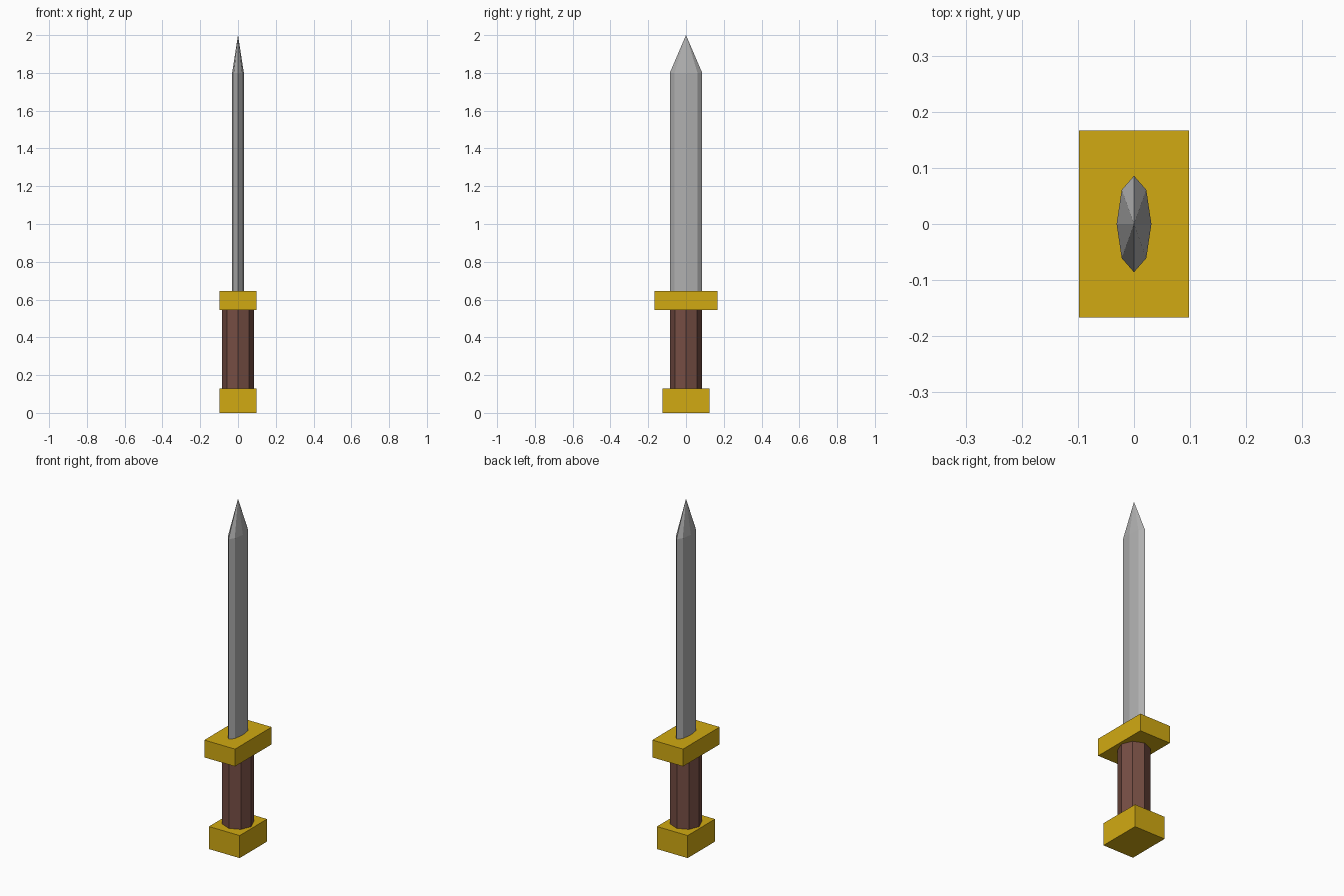
import bpy, bmesh, math

if "Cube" in bpy.data.objects:
    bpy.data.objects.remove(bpy.data.objects["Cube"])


def material(name, rgb):
    m = bpy.data.materials.new(name)
    m.diffuse_color = (*rgb, 1)
    m.use_nodes = True
    m.node_tree.nodes["Principled BSDF"].inputs["Base Color"].default_value = m.diffuse_color
    return m


gold = material("gold", (0.64, 0.40, 0.006))
steel = material("steel", (0.43, 0.43, 0.43))
wood = material("brown grip", (0.18, 0.075, 0.057))


def finish(name, bm, mat):
    bmesh.ops.recalc_face_normals(bm, faces=bm.faces)
    me = bpy.data.meshes.new(name)
    bm.to_mesh(me)
    bm.free()
    me.materials.append(mat)
    ob = bpy.data.objects.new(name, me)
    bpy.context.collection.objects.link(ob)


def block(name, hx, hy, z0, z1, mat):
    bm = bmesh.new()
    bmesh.ops.create_cube(bm, size=2)
    for v in bm.verts:
        v.co = (v.co.x * hx, v.co.y * hy, z1 if v.co.z > 0 else z0)
    finish(name, bm, mat)


def octagon_column(name, rx, ry, z0, z1, mat, tip=None):
    """Eight-sided column with corners on the axes, optionally pointed."""
    bm = bmesh.new()
    rings = [[bm.verts.new((rx * math.cos(i * math.pi / 4),
                            ry * math.sin(i * math.pi / 4), z))
              for i in range(8)] for z in (z0, z1)]
    low, high = rings
    bm.faces.new(low)
    point = bm.verts.new((0, 0, tip)) if tip else None
    for i in range(8):
        j = (i + 1) % 8
        bm.faces.new((low[i], low[j], high[j], high[i]))
        if point:
            bm.faces.new((high[i], high[j], point))
    if not point:
        bm.faces.new(high)
    finish(name, bm, mat)


# Pommel and crossguard
block("pommel", 0.098, 0.125, 0.0, 0.13, gold)
block("crossguard", 0.098, 0.167, 0.545, 0.645, gold)

# Grip and blade
octagon_column("grip", 0.084, 0.084, 0.125, 0.55, wood)
octagon_column("blade", 0.031, 0.086, 0.64, 1.80, steel, tip=2.0)
